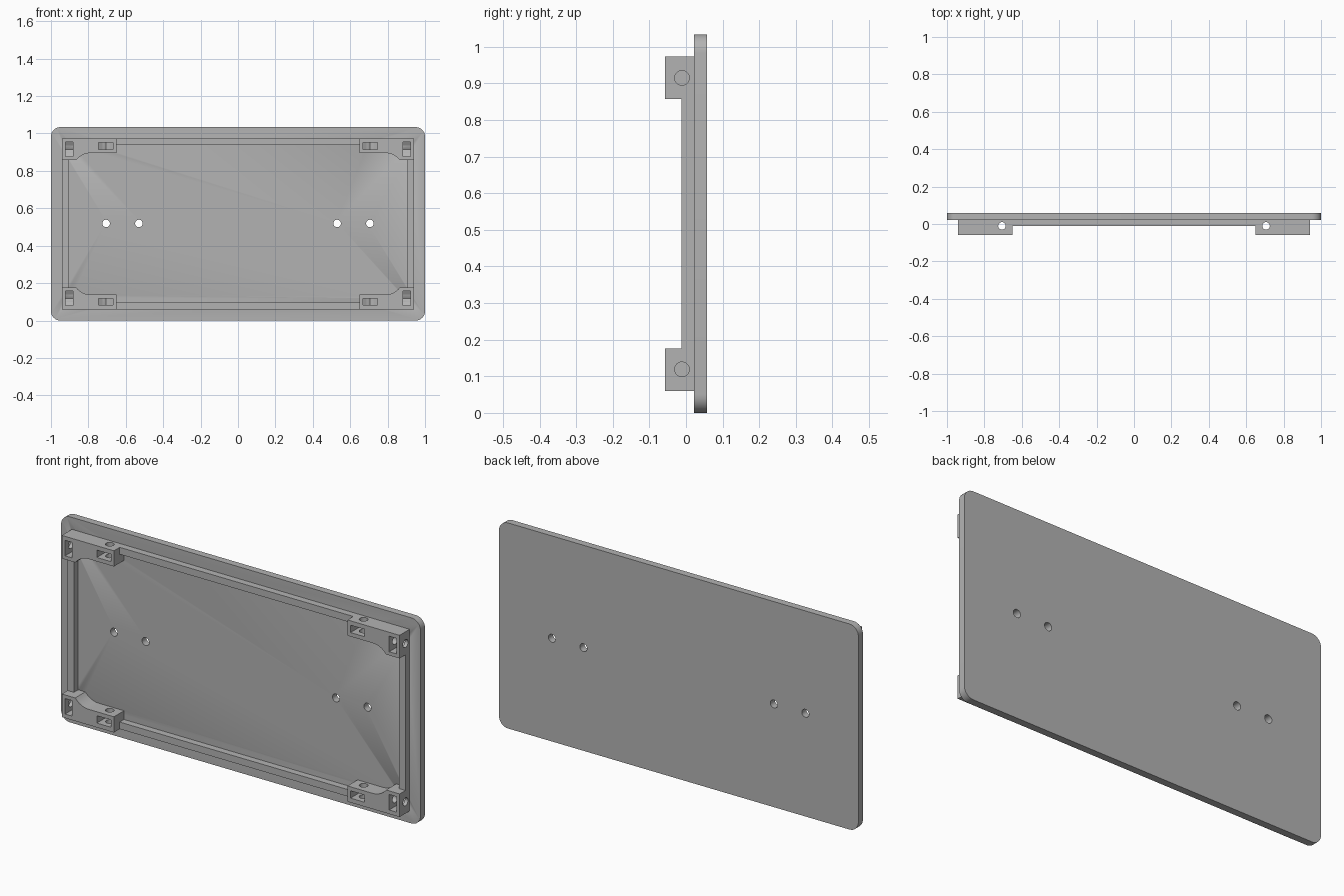
import bpy, bmesh
from math import sin, cos, pi, asin, radians

if "Cube" in bpy.data.objects:
    bpy.data.objects.remove(bpy.data.objects["Cube"])

MID = 0.517            # height of the panel centre
BACK, SEAT, RIM, FRONT = 0.058, 0.022, -0.012, -0.058
HOLE = 0.02

grey = bpy.data.materials.new("matte grey")
grey.use_nodes = True
grey.diffuse_color = (0.45, 0.45, 0.45, 1)
grey.node_tree.nodes["Principled BSDF"].inputs["Base Color"].default_value = (0.45, 0.45, 0.45, 1)


def prism(name, outline, axis, start, end):
    """Extrude a 2D outline along an axis; the outline uses the other two axes in order."""
    bm = bmesh.new()
    verts = []
    for p in outline:
        co = list(p)
        co.insert("xyz".index(axis), start)
        verts.append(bm.verts.new(co))
    face = bm.faces.new(verts)
    new = bmesh.ops.extrude_face_region(bm, geom=[face])["geom"]
    shift = [0, 0, 0]
    shift["xyz".index(axis)] = end - start
    bmesh.ops.translate(bm, vec=shift, verts=[v for v in new if isinstance(v, bmesh.types.BMVert)])
    bmesh.ops.recalc_face_normals(bm, faces=bm.faces)
    mesh = bpy.data.meshes.new(name)
    bm.to_mesh(mesh)
    bm.free()
    mesh.materials.append(grey)
    ob = bpy.data.objects.new(name, mesh)
    bpy.context.collection.objects.link(ob)
    return ob


def circle(cx, cy, r, n=32):
    return [(cx + r * cos(2 * pi * i / n), cy + r * sin(2 * pi * i / n)) for i in range(n)]


def rect(x0, x1, y0, y1):
    return [(x0, y0), (x1, y0), (x1, y1), (x0, y1)]


def cut(ob, cutters):
    """Subtract the cutters and bake the result."""
    for c in cutters:
        mod = ob.modifiers.new("cut", "BOOLEAN")
        mod.operation, mod.solver, mod.object = "DIFFERENCE", "EXACT", c
    graph = bpy.context.evaluated_depsgraph_get()
    mesh = bpy.data.meshes.new_from_object(ob.evaluated_get(graph))
    ob.modifiers.clear()
    ob.data = mesh


# Back panel with rounded corners
r, outline = 0.05, []
for q, (sx, sz) in enumerate([(1, 1), (-1, 1), (-1, -1), (1, -1)]):
    for i in range(9):
        a = (q + i / 8) * pi / 2
        outline.append((sx * (1 - r) + r * cos(a), MID + sz * (MID - r) + r * sin(a)))
panel = prism("back_panel", outline, "y", SEAT, BACK)
parts = [panel]
panel_cutters = [prism("panel_hole_cutter", circle(x, MID + 0.002, HOLE), "y", 0, 0.1)
                 for x in (-0.705, -0.53, 0.53, 0.705)]

# Raised rim bars between the corner blocks
for s, side in ((1, "top"), (-1, "bottom")):
    parts.append(prism(side + "_rim", rect(-0.65, 0.65, MID + s * 0.422, MID + s * 0.457),
                       "y", RIM, SEAT))
for s, side in ((1, "left"), (-1, "right")):
    parts.append(prism(side + "_rim", rect(s * 0.905, s * 0.94, MID - 0.341, MID + 0.341),
                       "y", RIM, SEAT))

# Corner blocks, with the filleted inner step, screw holes and nut slots
all_cutters = list(panel_cutters)
R = 0.094
sweep = asin(0.075 / R)
arc = [(0.79 + R * sin(sweep * i / 8), 0.378 - R * (1 - cos(sweep * i / 8))) for i in range(9)]
block = [(0.94, 0.457), (0.65, 0.457), (0.65, 0.378)] + arc + [(0.94, 0.341)]
nut = [(-0.039, -0.08), (0.039, -0.08), (0.039, 0.011), (0, 0.033), (-0.039, 0.011)]
for sx, side in ((1, "left"), (-1, "right")):
    for sz, level in ((1, "top"), (-1, "bottom")):
        ob = prism(f"{level}_{side}_corner_block",
                   [(sx * x, MID + sz * z) for x, z in block], "y", FRONT, SEAT)
        zc = MID + sz * 0.398
        # the wide slot sits a little off the block's middle
        z0, z1 = sorted((MID + sz * 0.398, MID + sz * 0.435))
        slots = [
            prism("end_slot_cutter", [(y, zc + u) for u, y in nut], "x", sx * 0.882, sx * 0.922),
            prism("wide_slot_cutter", [(sx * 0.706 + u, y) for u, y in nut], "z", z0, z1),
        ]
        holes = [
            prism("end_hole_cutter", circle(-0.011, zc, HOLE), "x", sx * 0.85, sx * 0.97),
            prism("edge_hole_cutter", circle(sx * 0.706, -0.01, HOLE), "z",
                  MID + sz * 0.35, MID + sz * 0.48),
        ]
        cut(ob, slots + holes)
        parts.append(ob)
        panel_cutters += slots
        all_cutters += slots + holes

cut(panel, panel_cutters)
for c in all_cutters:
    bpy.data.objects.remove(c)

# Smooth the round surfaces, keep the edges sharp
bpy.ops.object.select_all(action="DESELECT")
for ob in parts:
    ob.select_set(True)
bpy.context.view_layer.objects.active = panel
bpy.ops.object.shade_smooth_by_angle(angle=radians(30))
